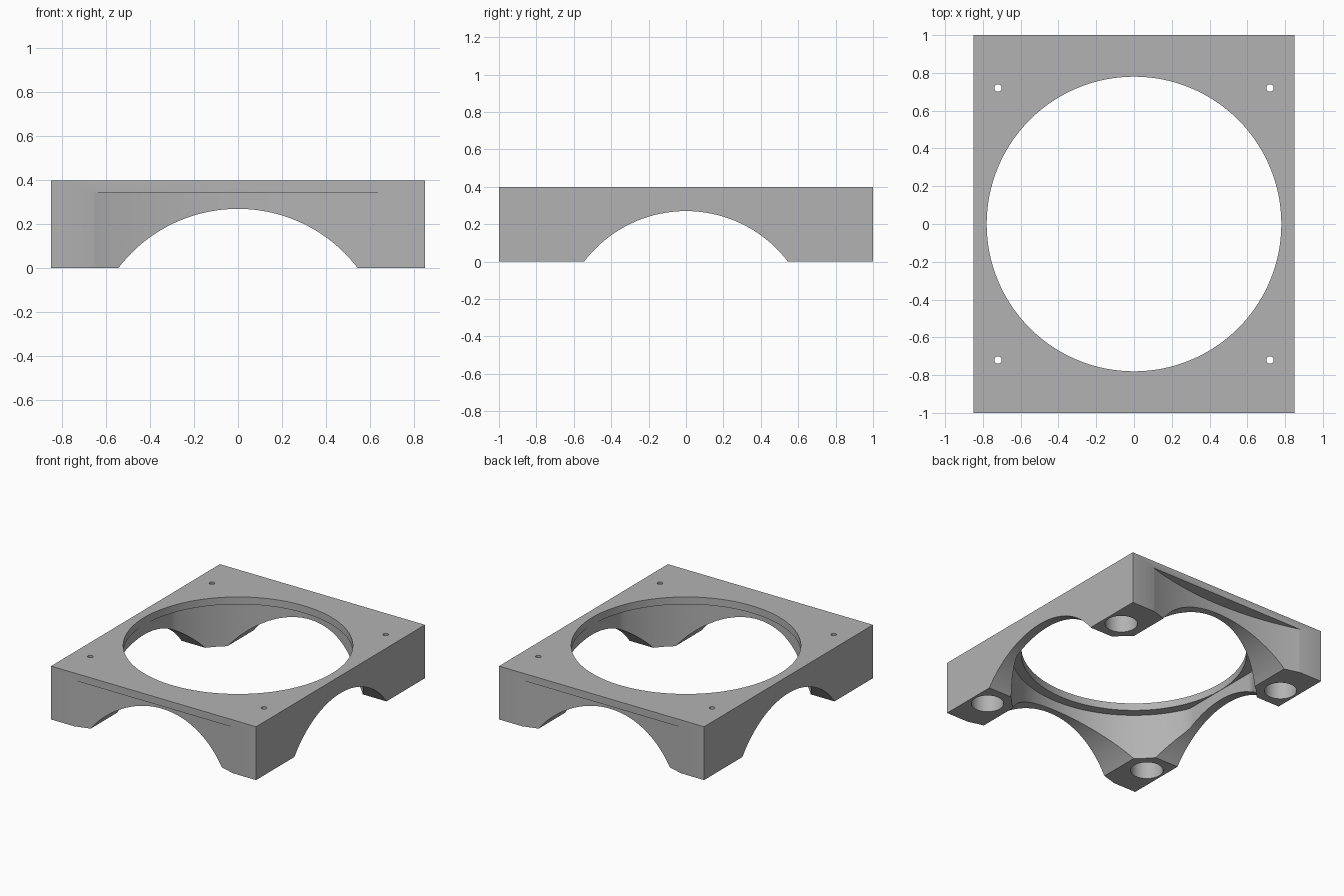
import bpy
import math

cube = bpy.data.objects.get("Cube")
if cube:
    bpy.data.objects.remove(cube, do_unlink=True)

WIDTH, LENGTH, HEIGHT = 1.70, 2.00, 0.40
PLATE_Z = 0.345          # underside of the top plate

grey = bpy.data.materials.new("plain_grey")
grey.use_nodes = True
colour = (0.45, 0.45, 0.45, 1)
grey.diffuse_color = colour
grey.node_tree.nodes["Principled BSDF"].inputs["Base Color"].default_value = colour

# Solid block
bpy.ops.mesh.primitive_cube_add(size=1, location=(0, 0, HEIGHT / 2))
frame = bpy.context.object
frame.name = "arched_frame"
frame.scale = (WIDTH, LENGTH, HEIGHT)
bpy.ops.object.transform_apply(location=True, rotation=True, scale=True)
frame.data.materials.append(grey)


def cylinder(radius, centre, depth, rotation=(0, 0, 0), sides=128):
    bpy.ops.mesh.primitive_cylinder_add(vertices=sides, radius=radius, depth=depth,
                                        location=centre, rotation=rotation)
    bpy.ops.object.transform_apply(location=True, rotation=True, scale=True)
    return bpy.context.object


def upright(radius, x, y, bottom, top, sides=128):
    return cylinder(radius, (x, y, (bottom + top) / 2), top - bottom, sides=sides)


def cut(cutter):
    bpy.ops.object.select_all(action='DESELECT')
    frame.select_set(True)
    bpy.context.view_layer.objects.active = frame
    mod = frame.modifiers.new("cut", 'BOOLEAN')
    mod.operation = 'DIFFERENCE'
    mod.solver = 'EXACT'
    mod.object = cutter
    bpy.ops.object.modifier_apply(modifier=mod.name)
    bpy.data.objects.remove(cutter, do_unlink=True)


# Wider lower bore, flattened at both sides to keep the side walls
bore = upright(0.85, 0, 0, -0.1, PLATE_Z)
for v in bore.data.vertices:
    v.co.x = max(-0.782, min(0.782, v.co.x))
cut(bore)

# Round opening in the top plate
cut(upright(0.78, 0, 0, 0.2, 0.5))

# Shallow scoops in the front and back, below the plate
SCOOP_R, SCOOP_HALF = 2.24, 0.66
scoop_y = LENGTH / 2 + math.sqrt(SCOOP_R ** 2 - SCOOP_HALF ** 2)
for side in (-1, 1):
    cut(upright(SCOOP_R, 0, side * scoop_y, -0.1, PLATE_Z, sides=256))

# Arches through both directions
for rotation in ((math.pi / 2, 0, 0), (0, math.pi / 2, 0)):
    cut(cylinder(0.685, (0, 0, -0.415), 3, rotation))

# Foot sockets with small screw holes above
for sx in (-1, 1):
    for sy in (-1, 1):
        cut(upright(0.112, sx * 0.72, sy * 0.72, -0.1, PLATE_Z, sides=48))
        cut(upright(0.019, sx * 0.72, sy * 0.72, 0.2, 0.5, sides=24))

bpy.ops.object.shade_smooth_by_angle(angle=math.radians(20))
